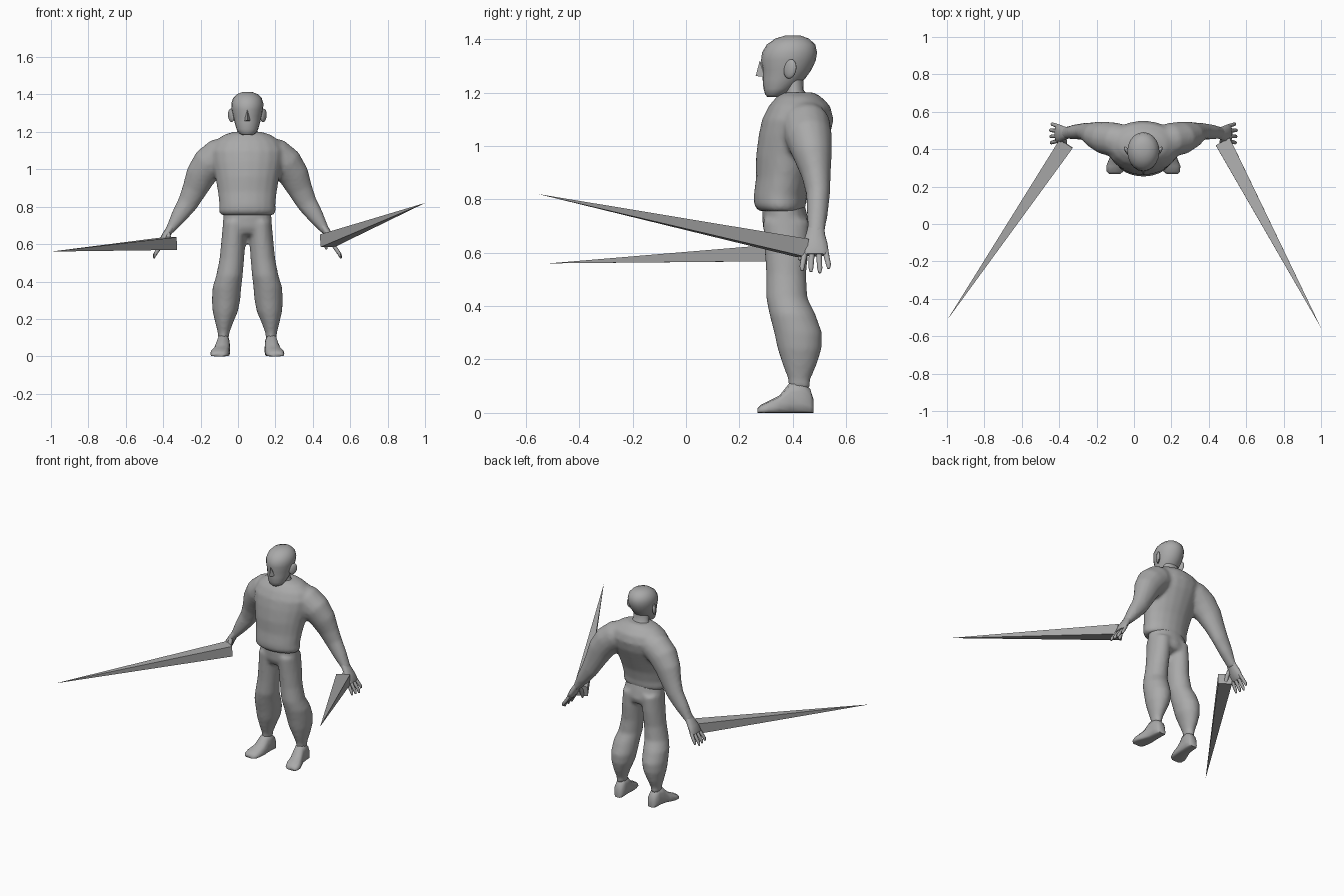
import bpy, bmesh, math
from mathutils import Vector

CX = 0.05  # the figure's mirror plane
grey = bpy.data.materials.new("plain grey")
grey.diffuse_color = (0.40, 0.40, 0.40, 1)


def loft(bm, rings):
    """Skin a list of equally long point rings and cap both ends."""
    n = len(rings[0])
    vs = [[bm.verts.new(p) for p in r] for r in rings]
    for a, b in zip(vs, vs[1:]):
        for i in range(n):
            j = (i + 1) % n
            bm.faces.new((a[i], a[j], b[j], b[i]))
    bm.faces.new(vs[0][::-1])
    bm.faces.new(vs[-1])


def zrings(rows, side=1, n=20):
    """Rows of (z, x offset, half width, front y, back y)."""
    out = []
    for z, x, rx, y0, y1 in rows:
        ring = []
        for i in range(n):
            a = 2 * math.pi * i / n
            ring.append((CX + side * x + rx * math.cos(a),
                         (y0 + y1) / 2 + (y1 - y0) / 2 * math.sin(a), z))
        out.append(ring)
    return out


def limb(rows, side=1, n=16):
    """Rows of (x offset, y, z, radius in the xz plane, radius in y)."""
    pts = [Vector((CX + side * r[0], r[1], r[2])) for r in rows]
    out = []
    for i, p in enumerate(pts):
        d = (pts[min(i + 1, len(pts) - 1)] - pts[max(i - 1, 0)]).normalized()
        u = d.cross(Vector((0, 1, 0))).normalized()
        v = d.cross(u)
        ring = []
        for k in range(n):
            a = 2 * math.pi * k / n
            ring.append(p + u * rows[i][3] * math.cos(a) + v * rows[i][4] * math.sin(a))
        out.append(ring)
    return out


def finish(bm, name, voxel=0, smooth=0, angle=60):
    """Turn the bmesh into a named object, optionally fused and softened."""
    bmesh.ops.recalc_face_normals(bm, faces=bm.faces[:])
    me = bpy.data.meshes.new(name)
    bm.to_mesh(me)
    bm.free()
    ob = bpy.data.objects.new(name, me)
    bpy.context.collection.objects.link(ob)
    me.materials.append(grey)
    if voxel:
        m = ob.modifiers.new("Fuse", 'REMESH')
        m.mode, m.voxel_size, m.use_smooth_shade = 'VOXEL', voxel, True
    if smooth:
        m = ob.modifiers.new("Soften", 'SMOOTH')
        m.factor, m.iterations = 0.5, smooth
    if angle:
        for o in bpy.context.selected_objects:
            o.select_set(False)
        ob.select_set(True)
        bpy.context.view_layer.objects.active = ob
        bpy.ops.object.shade_smooth_by_angle(angle=math.radians(angle))
    return ob


# Torso and arms, fused
bm = bmesh.new()
loft(bm, zrings([(0.755, 0, .140, .275, .440), (0.775, 0, .153, .255, .450),
                 (0.81, 0, .150, .253, .452), (0.88, 0, .158, .262, .470),
                 (0.96, 0, .172, .262, .505), (1.04, 0, .192, .272, .540),
                 (1.10, 0, .200, .285, .553), (1.15, 0, .175, .310, .540),
                 (1.185, 0, .125, .340, .505), (1.20, 0, .075, .365, .480)]))
for s in (1, -1):
    loft(bm, limb([(.09, .44, 1.10, .080, .085), (.15, .45, 1.075, .092, .092),
                   (.205, .46, 1.03, .092, .088), (.25, .475, .965, .082, .073),
                   (.283, .488, .89, .067, .055), (.318, .495, .82, .056, .045),
                   (.365, .492, .75, .044, .040), (.405, .488, .69, .028, .034),
                   (.422, .486, .665, .022, .034)], s))
finish(bm, "torso_and_arms", voxel=0.011, smooth=5)

# Trousers: hips and both legs, fused
bm = bmesh.new()
loft(bm, zrings([(0.80, 0, .125, .285, .440), (0.74, 0, .130, .285, .455),
                 (0.69, 0, .133, .288, .465), (0.655, 0, .115, .305, .455),
                 (0.64, 0, .060, .34, .42)]))
for s in (1, -1):
    loft(bm, zrings([(0.72, .068, .062, .287, .462), (0.62, .075, .064, .294, .460),
                     (0.52, .083, .066, .300, .450), (0.43, .096, .071, .300, .455),
                     (0.37, .109, .077, .312, .485), (0.30, .114, .076, .330, .510),
                     (0.24, .118, .068, .343, .508), (0.18, .124, .048, .362, .490),
                     (0.125, .127, .031, .383, .465), (0.09, .128, .029, .385, .465)], s))
finish(bm, "trousers", voxel=0.011, smooth=4)

# Feet, lofted from heel to toe: (y, centre x, half width, height)
for s, tag in ((1, "left"), (-1, "right")):
    bm = bmesh.new()
    rings = []
    for y, x, w, h in [(.478, .124, .022, .05), (.465, .125, .033, .09), (.43, .127, .035, .125),
                       (.39, .130, .037, .115), (.35, .138, .044, .065), (.31, .148, .050, .045),
                       (.28, .152, .044, .030), (.268, .154, .030, .018)]:
        ring = []
        for i in range(12):
            a = 2 * math.pi * i / 12
            c, z = math.cos(a), math.sin(a)
            ring.append((CX + s * x + w * math.copysign(abs(c) ** .6, c), y,
                         h * (.3 + .7 * z) if z > 0 else h * .3 * (1 - abs(z) ** .4)))
        rings.append(ring)
    loft(bm, rings)
    finish(bm, tag + "_foot")

# Hands: palm, four fingers spread front to back, and a thumb
for s, tag in ((1, "left"), (-1, "right")):
    bm = bmesh.new()
    loft(bm, limb([(.400, .487, .70, .022, .030), (.422, .485, .668, .021, .036),
                   (.442, .484, .635, .021, .046), (.458, .484, .605, .018, .050),
                   (.465, .484, .592, .012, .046)], s, 12))
    for k, reach in enumerate((.95, 1.0, 1.05, .85)):
        y, t = .447 + .025 * k, (k - 1.5) * .008
        loft(bm, limb([(.452, y, .61, .010, .011), (.470, y + t * .5, .58, .0105, .0105),
                       (.452 + .042 * reach, y + t, .61 - .065 * reach, .0095, .0095),
                       (.452 + .046 * reach, y + t, .61 - .082 * reach, .005, .005)], s, 8))
    loft(bm, limb([(.425, .46, .655, .014, .014), (.420, .440, .625, .013, .013),
                   (.420, .428, .590, .011, .011), (.422, .425, .572, .005, .005)], s, 8))
    finish(bm, tag + "_hand")

# Neck
bm = bmesh.new()
loft(bm, zrings([(1.16, 0, .075, .355, .475), (1.19, 0, .060, .368, .455),
                 (1.21, 0, .052, .370, .440), (1.26, 0, .052, .365, .440)]))
finish(bm, "neck")

# Head
bm = bmesh.new()
loft(bm, zrings([(1.183, 0, .026, .305, .350), (1.192, 0, .044, .297, .372),
                 (1.215, 0, .058, .290, .405), (1.25, 0, .068, .287, .445),
                 (1.285, 0, .077, .288, .470), (1.32, 0, .084, .281, .486),
                 (1.35, 0, .086, .285, .491), (1.38, 0, .077, .303, .484),
                 (1.402, 0, .055, .335, .460), (1.413, 0, .026, .370, .430)]))
finish(bm, "head")

# Nose: a small wedge
bm = bmesh.new()
v = [bm.verts.new(p) for p in ((CX, .276, 1.318), (CX, .261, 1.262), (CX - .017, .295, 1.258),
                               (CX + .017, .295, 1.258), (CX, .31, 1.29))]
for f in ((0, 2, 1), (0, 1, 3), (1, 2, 3), (0, 4, 2), (0, 3, 4), (2, 4, 3)):
    bm.faces.new([v[i] for i in f])
finish(bm, "nose", angle=30)

# Ears: flattened ovals
for s, tag in ((1, "left"), (-1, "right")):
    bm = bmesh.new()
    bmesh.ops.create_uvsphere(bm, u_segments=14, v_segments=8, radius=1)
    for q in bm.verts:
        x, y, z = q.co
        q.co = (CX + s * (.086 + .013 * x + .012 * y), .390 + .024 * y, 1.288 + .036 * z + .006 * y)
    finish(bm, tag + "_ear")

# Long four-sided spikes held in the hands
for tag, base, tip in (("left", (.477, .435, .618), (1.0, -.555, .82)),
                       ("right", (-.362, .430, .603), (-1.0, -.515, .56))):
    base, tip = Vector(base), Vector(tip)
    d = (tip - base).normalized()
    side = d.cross(Vector((0, 0, 1))).normalized()
    up = side.cross(d)
    bm = bmesh.new()
    q = [bm.verts.new(base + side * a * .042 + up * b * .034)
         for a, b in ((-1, -1), (1, -1), (1, 1), (-1, 1))]
    t = bm.verts.new(tip)
    bm.faces.new(q)
    for i in range(4):
        bm.faces.new((q[i], q[(i + 1) % 4], t))
    finish(bm, tag + "_spike", angle=0)
